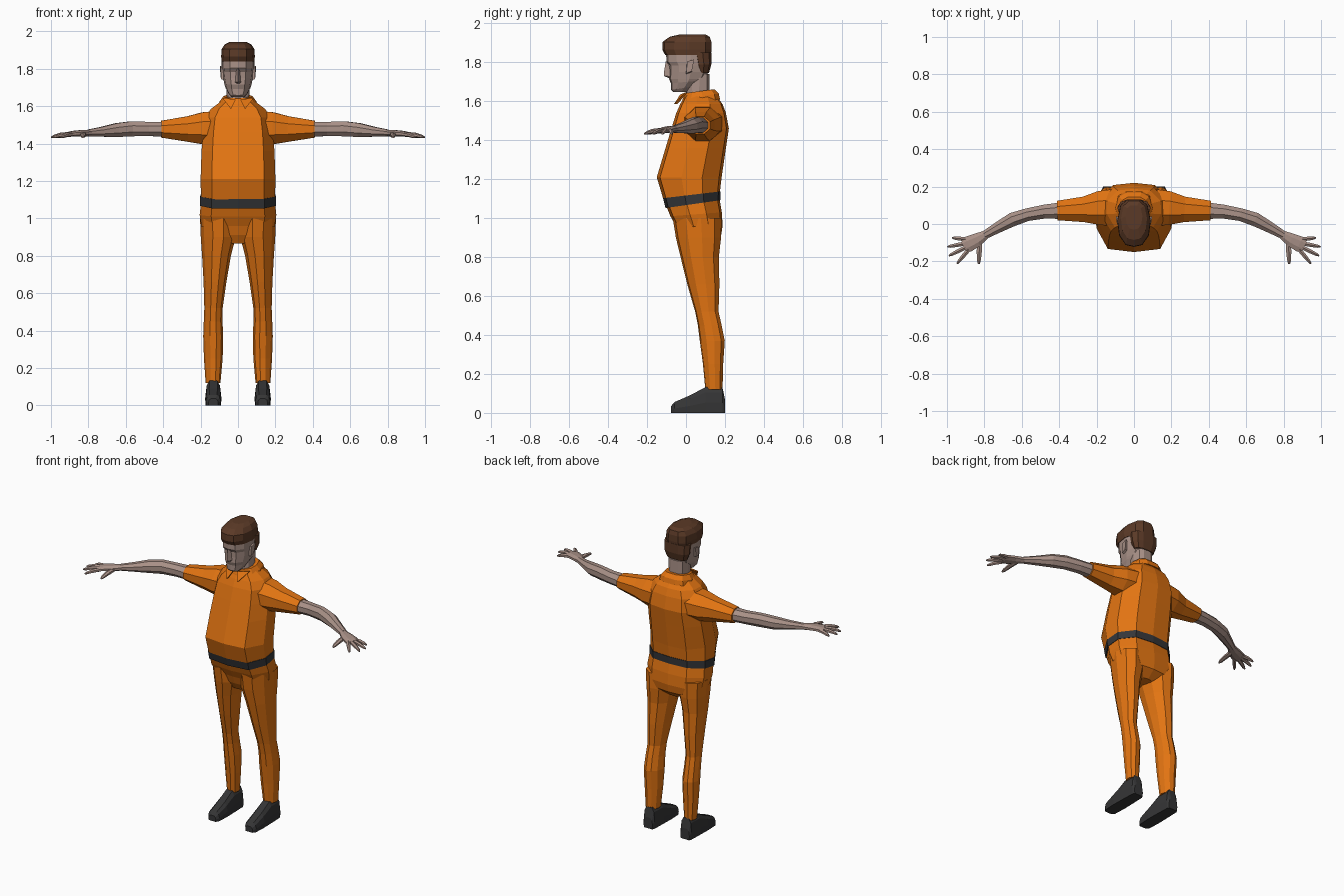
import bpy, bmesh, math
from mathutils import Vector


def material(name, rgb):
    m = bpy.data.materials.new(name)
    m.diffuse_color = (*rgb, 1)
    return m


ORANGE = material("orange_cloth", (0.76, 0.175, 0.006))
SKIN = material("skin", (0.40, 0.285, 0.245))
HAIR = material("brown_hair", (0.105, 0.042, 0.02))
BELT = material("belt_grey", (0.035, 0.037, 0.041))
SHOE = material("shoe_grey", (0.036, 0.036, 0.037))


def loft(name, rings, mat, sx=1):
    """Skin a list of equal-length point rings and cap both ends."""
    bm = bmesh.new()
    loops = [[bm.verts.new((p[0] * sx, p[1], p[2])) for p in r] for r in rings]
    n = len(loops[0])
    for a, b in zip(loops, loops[1:]):
        for i in range(n):
            j = (i + 1) % n
            bm.faces.new((a[i], a[j], b[j], b[i]))
    bm.faces.new(loops[0])
    bm.faces.new(loops[-1])
    bmesh.ops.recalc_face_normals(bm, faces=bm.faces[:])
    me = bpy.data.meshes.new(name)
    bm.to_mesh(me)
    bm.free()
    me.materials.append(mat)
    ob = bpy.data.objects.new(name, me)
    bpy.context.collection.objects.link(ob)
    return ob


BODY = [(0, 0), (.7, .05), (1, .38), (.98, .7), (.6, .96), (0, 1)]
HEAD = [(0, 0), (.5, .04), (.88, .24), (1, .55), (.8, .88), (.4, 1), (0, 1)]


def section(half, z, hw, yf, yb, tilt=0):
    """Horizontal symmetric ring; tilt raises the back above the front."""
    pts = half + [(-u, v) for u, v in half[-2:0:-1]]
    return [(u * hw, yf + v * (yb - yf), z + tilt * (v - .5)) for u, v in pts]


def stack(name, half, rows, mat):
    return loft(name, [section(half, *r) for r in rows], mat)


def tube(name, rows, mat, sides=8, sx=1):
    """Limb along a path of (x, y, z, half width, half height)."""
    rings = []
    for i, (x, y, z, w, h) in enumerate(rows):
        a, b = rows[max(i - 1, 0)], rows[min(i + 1, len(rows) - 1)]
        t = Vector((b[0] - a[0], b[1] - a[1], 0)).normalized()
        ring = []
        for k in range(sides):
            an = 2 * math.pi * (k + .5) / sides
            c = math.cos(an) / math.cos(math.pi / sides)
            s = math.sin(an) / math.cos(math.pi / sides)
            ring.append((x - t.y * w * c, y + t.x * w * c, z + h * s))
        rings.append(ring)
    return loft(name, rings, mat, sx)


def oval(z, x0, x1, y0, y1, sides=10):
    cx, cy = (x0 + x1) / 2, (y0 + y1) / 2
    return [(cx + (x1 - x0) / 2 * math.cos(2 * math.pi * k / sides),
             cy + (y1 - y0) / 2 * math.sin(2 * math.pi * (k + .25) / sides) * 1.03, z)
            for k in range(sides)]


# Shirt, belt and trouser seat
stack("shirt", BODY, [
    (1.10, .198, -.112, .172, .035), (1.21, .2, -.15, .183), (1.36, .195, -.105, .205),
    (1.46, .187, -.075, .22), (1.54, .175, -.05, .205), (1.585, .145, -.03, .188),
    (1.63, .085, -.005, .155)], ORANGE)
stack("belt", BODY, [
    (1.072, .203, -.105, .176, .04), (1.12, .203, -.118, .178, .035)], BELT)
stack("trouser_seat", BODY, [
    (.865, .05, -.01, .13), (.91, .15, -.035, .18), (.96, .196, -.052, .188),
    (1.02, .205, -.08, .184, .02), (1.08, .199, -.1, .172, .04)], ORANGE)

# Collar ring and its pointed flaps
stack("collar", HEAD, [
    (1.595, .105, -.025, .175, .03), (1.625, .098, -.018, .168, .03),
    (1.652, .078, -.003, .145, .02)], ORANGE)

# Neck, head and hair
stack("neck", HEAD, [(1.58, .065, .0, .13), (1.65, .06, .0, .122), (1.74, .062, .01, .12)], SKIN)
stack("head", HEAD, [
    (1.648, .035, -.066, .01), (1.668, .052, -.077, .045, .02), (1.70, .068, -.078, .085, .015),
    (1.715, .072, -.087, .10), (1.75, .08, -.085, .115), (1.783, .083, -.086, .12),
    (1.803, .085, -.101, .122), (1.86, .085, -.102, .124), (1.90, .07, -.09, .11)], SKIN)
stack("hair_top", HEAD, [
    (1.838, .088, -.107, .128), (1.865, .09, -.122, .131), (1.905, .088, -.12, .13),
    (1.931, .07, -.085, .122), (1.944, .045, -.03, .1)], HAIR)
stack("hair_back", HEAD, [
    (1.745, .07, .055, .118), (1.79, .088, .045, .13), (1.85, .089, .03, .131)], HAIR)
loft("nose", [
    [(-.008, -.09, 1.805), (0, -.104, 1.805), (.008, -.09, 1.805)],
    [(-.014, -.08, 1.745), (0, -.114, 1.745), (.014, -.08, 1.745)],
    [(-.017, -.08, 1.728), (0, -.113, 1.73), (.017, -.08, 1.728)],
    [(-.01, -.08, 1.72), (0, -.09, 1.72), (.01, -.08, 1.72)]], SKIN)

# Paired parts
for side, sx in (("left", 1), ("right", -1)):
    loft(side + "_collar_flap", [
        [(.012, -.03, 1.635), (.085, -.004, 1.645), (.038, -.062, 1.585)],
        [(.012, -.018, 1.635), (.085, .008, 1.645), (.038, -.045, 1.585)]], ORANGE, sx)
    loft(side + "_ear", [
        [(.078, .0, 1.74), (.078, .005, 1.805), (.078, .035, 1.81), (.078, .03, 1.75)],
        [(.09, .002, 1.745), (.092, .006, 1.805), (.097, .042, 1.815), (.093, .03, 1.755)]],
        SKIN, sx)

    # Trouser leg
    loft(side + "_trouser_leg", [oval(*r) for r in (
        (.12, .094, .173, .10, .187), (.25, .082, .182, .088, .19), (.37, .079, .186, .072, .198),
        (.45, .083, .183, .062, .182), (.52, .082, .18, .048, .166), (.66, .062, .184, .008, .17),
        (.80, .038, .192, -.026, .167), (.90, .012, .199, -.05, .178),
        (1.0, .01, .203, -.066, .18))], ORANGE, sx)

    # Shoe, cross-sections from toe to heel
    shoe = []
    for y, hw, top in ((-.076, .026, .036), (-.058, .04, .056), (.02, .044, .09),
                       (.1, .042, .132), (.187, .039, .132), (.2, .032, .07)):
        shoe.append([(.132 + u * hw, y, v * top) for u, v in (
            (-.92, 0), (-1, .4), (-.85, .8), (-.5, 1), (.5, 1), (.85, .8), (1, .4), (.92, 0))])
    loft(side + "_shoe", shoe, SHOE, sx)

    # Sleeve and bare arm
    tube(side + "_sleeve", [
        (.10, .088, 1.485, .10, .09), (.19, .085, 1.482, .09, .085), (.27, .078, 1.478, .068, .068),
        (.41, .072, 1.477, .052, .045)], ORANGE, 8, sx)
    tube(side + "_arm", [
        (.38, .072, 1.477, .045, .04), (.48, .066, 1.478, .037, .038), (.57, .05, 1.479, .034, .04),
        (.65, .024, 1.472, .037, .037), (.73, -.02, 1.463, .029, .026),
        (.80, -.06, 1.457, .022, .018)], SKIN, 8, sx)

    # Hand with four fingers and a thumb
    tube(side + "_palm", [
        (.79, -.055, 1.457, .022, .017), (.84, -.085, 1.455, .036, .017),
        (.885, -.107, 1.452, .042, .015), (.91, -.118, 1.45, .038, .011)], SKIN, 8, sx)
    fingers = {"little": ((.895, -.082), (.973, -.074)), "ring": ((.902, -.104), (.998, -.122)),
               "middle": ((.9, -.125), (.99, -.17)), "index": ((.885, -.138), (.947, -.213)),
               "thumb": ((.825, -.088), (.83, -.213))}
    for finger, (a, b) in fingers.items():
        thick = 1.3 if finger == "thumb" else 1
        rows = [(a[0] + (b[0] - a[0]) * t, a[1] + (b[1] - a[1]) * t, 1.45 - .016 * t * t,
                 r * thick, r) for t, r in ((0, .011), (.5, .0105), (.85, .008), (1, .004))]
        tube(side + "_" + finger + "_finger", rows, SKIN, 6, sx)
